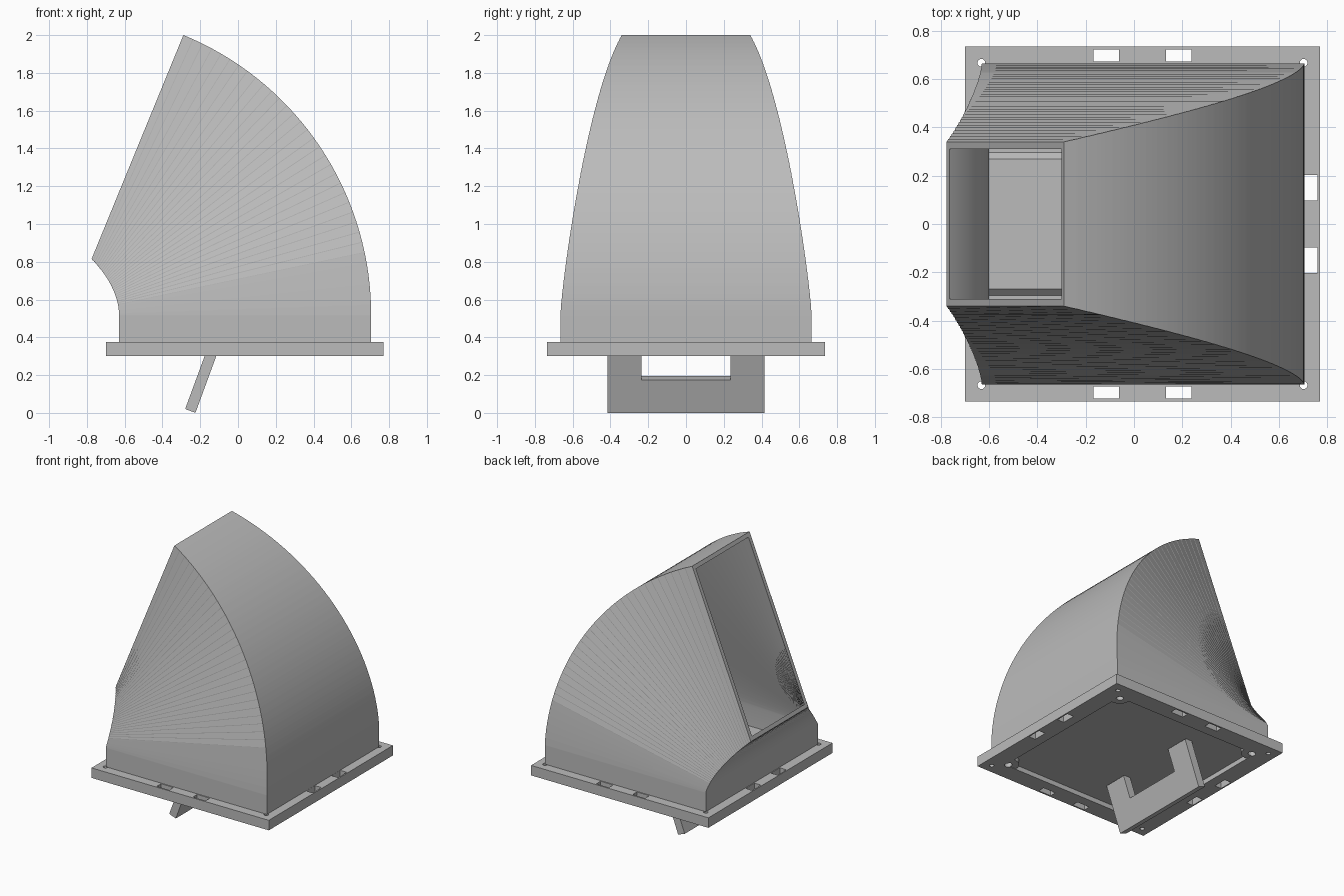
import bpy, bmesh
from math import sin, cos, radians
from mathutils import Vector

cube = bpy.data.objects.get("Cube")
if cube:
    bpy.data.objects.remove(cube, do_unlink=True)

GREY = (0.5, 0.5, 0.5, 1)
mat = bpy.data.materials.new("plain grey")
mat.use_nodes = True
mat.diffuse_color = GREY
mat.node_tree.nodes["Principled BSDF"].inputs["Base Color"].default_value = GREY


def make(name, bm):
    bmesh.ops.recalc_face_normals(bm, faces=bm.faces)
    mesh = bpy.data.meshes.new(name)
    bm.to_mesh(mesh)
    bm.free()
    mesh.materials.append(mat)
    obj = bpy.data.objects.new(name, mesh)
    bpy.context.collection.objects.link(obj)
    return obj


def add_box(bm, x0, x1, y0, y1, z0, z1, taper=0):
    """Box whose top may be narrowed in y."""
    rings = []
    for z, t in ((z0, 0), (z1, taper)):
        rings.append([bm.verts.new(p) for p in (
            (x0, y0 + t, z), (x1, y0 + t, z), (x1, y1 - t, z), (x0, y1 - t, z))])
    skin(bm, rings)
    bm.faces.new(rings[0])
    bm.faces.new(rings[1])


def add_cylinder(bm, x, y, z0, z1, r):
    res = bmesh.ops.create_cone(bm, cap_ends=True, segments=32, radius1=r, radius2=r, depth=z1 - z0)
    bmesh.ops.translate(bm, verts=res["verts"], vec=(x, y, (z0 + z1) / 2))


def skin(bm, rings):
    for a, b in zip(rings, rings[1:]):
        for i in range(4):
            j = (i + 1) % 4
            bm.faces.new((a[i], a[j], b[j], b[i]))


def boolean(target, bm, operation):
    tool = make("cutter", bm)
    mod = target.modifiers.new("cut", "BOOLEAN")
    mod.operation = operation
    mod.solver = "EXACT"
    mod.object = tool
    bpy.context.view_layer.update()
    result = bpy.data.meshes.new_from_object(
        target.evaluated_get(bpy.context.evaluated_depsgraph_get()))
    target.modifiers.clear()
    target.data = result
    bpy.data.objects.remove(tool, do_unlink=True)


def smooth(obj, angle):
    bpy.ops.object.select_all(action="DESELECT")
    obj.select_set(True)
    bpy.context.view_layer.objects.active = obj
    bpy.ops.object.shade_smooth_by_angle(angle=radians(angle))


# Hood: hollow duct swept about a pivot, from a square base to a narrow mouth
PIVOT = Vector((-0.897, 0, 0.518))
SWEEP, STEPS, WALL, BASE_Z = radians(67.7), 34, 0.03, 0.375


def section(bm, t, shift, inset):
    a = SWEEP * t
    out = Vector((cos(a), 0, sin(a)))
    along = Vector((-sin(a), 0, cos(a)))
    r_in = 0.267 + 0.054 * t ** 3 + inset
    r_out = 1.602 - inset
    w = 0.665 - 0.325 * t ** 1.25 - inset
    return [bm.verts.new(PIVOT + out * r + along * shift + Vector((0, y, 0)))
            for r, y in ((r_in, -w), (r_out, -w), (r_out, w), (r_in, w))]


bm = bmesh.new()
shells = []
for inset in (0, WALL):
    rings = [section(bm, 0, BASE_Z - PIVOT.z, inset)]
    for i in range(STEPS):
        # each rib on the outside is a thin flat band
        for shift in ((-0.002, 0.002) if inset == 0 else (0,)):
            rings.append(section(bm, i / STEPS, shift, inset))
    rings.append(section(bm, 1, 0, inset))
    skin(bm, rings)
    shells.append(rings)
for end in (0, -1):
    skin(bm, [shells[0][end], shells[1][end]])
smooth(make("curved_hood", bm), 15)

# Base flange with a recess below, corner bosses, slots and screw holes
CX, HALF_X, HALF_Y = 0.035, 0.735, 0.735
bm = bmesh.new()
add_box(bm, CX - HALF_X, CX + HALF_X, -HALF_Y, HALF_Y, 0.3, BASE_Z)
flange = make("base_flange", bm)

bm = bmesh.new()
add_box(bm, CX - 0.6, CX + 0.6, -0.6, 0.6, 0.2, 0.335)
boolean(flange, bm, "DIFFERENCE")

CORNERS = [(sx, sy) for sx in (-1, 1) for sy in (-1, 1)]
bm = bmesh.new()
for sx, sy in CORNERS:
    add_cylinder(bm, CX + sx * 0.585, sy * 0.59, 0.304, 0.35, 0.075)
boolean(flange, bm, "UNION")

bm = bmesh.new()
for sx, sy in CORNERS:
    add_cylinder(bm, CX + sx * 0.585, sy * 0.59, 0.25, 0.345, 0.026)
    add_cylinder(bm, CX + sx * 0.667, sy * 0.667, 0.25, 0.45, 0.016)
    # slots, two to a side
    x, y = CX + sx * 0.15, sy * 0.698
    add_box(bm, x - 0.052, x + 0.052, y - 0.025, y + 0.025, 0.25, 0.45)
    x, y = CX + sx * 0.698, sy * 0.15
    add_box(bm, x - 0.027, x + 0.027, y - 0.052, y + 0.052, 0.25, 0.45)
boolean(flange, bm, "DIFFERENCE")
smooth(flange, 30)

# Floor inside the hood
bm = bmesh.new()
add_box(bm, -0.6, 0.3, -0.3, 0.3, 0.37, 0.4, 0.03)
make("floor_block", bm)
bm = bmesh.new()
add_box(bm, -0.57, 0.27, -0.235, 0.235, 0.4, 0.405)
make("floor_panel", bm)

# Tilted U-shaped handle under the flange
up, across = Vector((0.345, 0, 0.939)), Vector((0.939, 0, -0.345))
foot = Vector((-0.2525, 0, 0.0105))
outline = [(-0.415, 0), (0.415, 0), (0.415, 0.35), (0.235, 0.35),
           (0.235, 0.186), (-0.235, 0.186), (-0.235, 0.35), (-0.415, 0.35)]
bm = bmesh.new()
face = bm.faces.new([bm.verts.new(foot - across * 0.029 + up * s + Vector((0, y, 0)))
                     for y, s in outline])
res = bmesh.ops.extrude_face_region(bm, geom=[face])
bmesh.ops.translate(bm, vec=across * 0.058,
                    verts=[g for g in res["geom"] if isinstance(g, bmesh.types.BMVert)])
make("under_handle", bm)
